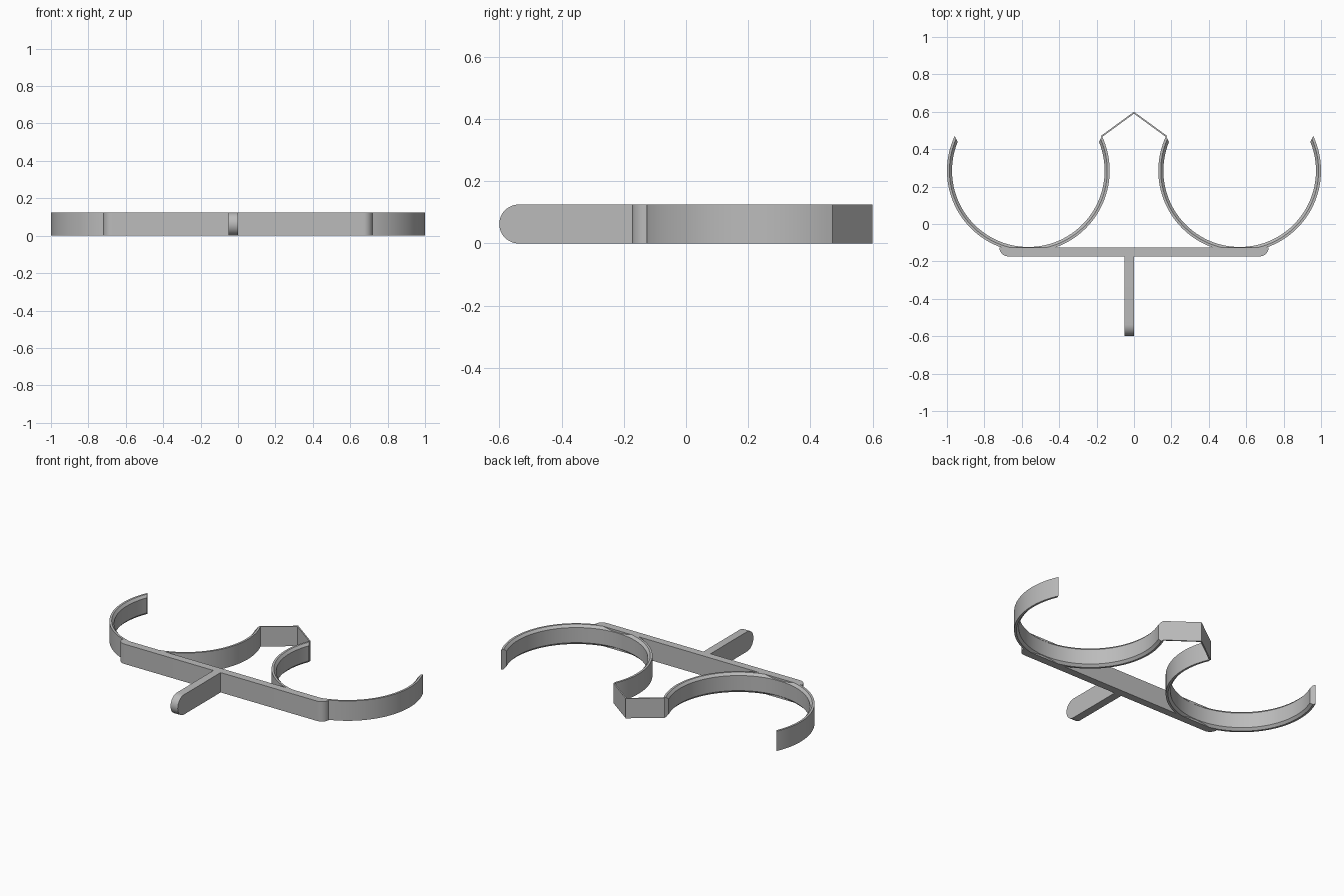
import bpy, bmesh, math
from mathutils import Matrix

cube = bpy.data.objects.get("Cube")
if cube:
    bpy.data.objects.remove(cube, do_unlink=True)

HEIGHT = 0.125
grey = bpy.data.materials.new("plain_grey")
grey.use_nodes = True
grey.diffuse_color = (0.5, 0.5, 0.5, 1)
grey.node_tree.nodes["Principled BSDF"].inputs["Base Color"].default_value = (0.5, 0.5, 0.5, 1)


def finish(name, bm):
    bmesh.ops.recalc_face_normals(bm, faces=bm.faces)
    mesh = bpy.data.meshes.new(name)
    bm.to_mesh(mesh)
    bm.free()
    mesh.materials.append(grey)
    obj = bpy.data.objects.new(name, mesh)
    bpy.context.collection.objects.link(obj)
    bpy.ops.object.select_all(action='DESELECT')
    obj.select_set(True)
    bpy.context.view_layer.objects.active = obj
    bpy.ops.object.shade_smooth_by_angle(angle=math.radians(30))
    return obj


def prism(outline, depth):
    """Extrude a flat xy outline upward."""
    bm = bmesh.new()
    face = bm.faces.new([bm.verts.new((x, y, 0)) for x, y in outline])
    top = bmesh.ops.extrude_face_region(bm, geom=[face])["geom"]
    verts = [v for v in top if isinstance(v, bmesh.types.BMVert)]
    bmesh.ops.translate(bm, verts=verts, vec=(0, 0, depth))
    return bm


def arc(cx, cy, r, start, end, steps):
    angles = [math.radians(start + (end - start) * i / steps) for i in range(steps + 1)]
    return [(cx + r * math.cos(a), cy + r * math.sin(a)) for a in angles]


# Cross bar with rounded front corners
bar = [(0.72, -0.125)] + arc(0.672, -0.125, 0.048, 0, -90, 10)[1:]
bar += [(-x, y) for x, y in reversed(bar)]
finish("cross_bar", prism(bar, HEIGHT))

# Mounting tab: rounded in side view, drilled across
half = HEIGHT / 2
tab = [(-0.15, 0), (-0.15, HEIGHT)] + arc(-0.6 + half, half, half, 90, 270, 24)
bm = prism(tab, 0.05)
to_side = Matrix(((0, 0, 1, -0.05), (1, 0, 0, 0), (0, 1, 0, 0), (0, 0, 0, 1)))
bm.transform(to_side)
mounting_tab = finish("mounting_tab", bm)

for i, y in enumerate((-0.55, -0.39, -0.228)):
    bm = prism(arc(y, half, 0.025, 0, 345, 23), 0.2)
    bm.transform(Matrix.Translation((-0.1, 0, 0)) @ to_side)
    cutter = finish(f"hole_cutter_{i + 1}", bm)
    cutter.hide_render = True
    cutter.hide_set(True)
    drill = mounting_tab.modifiers.new("drill", 'BOOLEAN')
    drill.operation = 'DIFFERENCE'
    drill.solver = 'EXACT'
    drill.object = cutter
# Apply the drilling, then drop the cutters
bpy.ops.object.select_all(action='DESELECT')
bpy.context.view_layer.objects.active = mounting_tab
mounting_tab.select_set(True)
bpy.ops.object.convert(target='MESH')
for obj in [o for o in bpy.data.objects if o.name.startswith("hole_cutter")]:
    bpy.data.objects.remove(obj, do_unlink=True)

# Open holder rings: section with chamfered inner edges swept round an arc
OUTER, MIDDLE, INNER, CHAMFER = 0.435, 0.422, 0.408, 0.015
section = [(OUTER, 0), (OUTER, HEIGHT), (MIDDLE, HEIGHT), (INNER, HEIGHT - CHAMFER),
           (INNER, CHAMFER), (MIDDLE, 0)]
STEPS = 72
for name, side in (("left_ring", 1), ("right_ring", -1)):
    bm = bmesh.new()
    rows = []
    for i in range(STEPS + 1):
        row = []
        for r, z in section:
            # The inner side stops short, giving slanted tips
            sweep = 115.2 - 3 * (OUTER - r) / (OUTER - INNER)
            a = math.radians(-90 + sweep * (2 * i / STEPS - 1))
            row.append(bm.verts.new((side * 0.565 + r * math.cos(a), 0.285 + r * math.sin(a), z)))
        rows.append(row)
    for a, b in zip(rows, rows[1:]):
        for j in range(len(section)):
            k = (j + 1) % len(section)
            bm.faces.new((a[j], a[k], b[k], b[j]))
    bm.faces.new(rows[0])
    bm.faces.new(rows[-1])
    finish(name, bm)

# Thin peaked link joining the inner tips
link = [(-0.178, 0.47), (0, 0.6), (0.178, 0.47), (0.171, 0.465), (0, 0.59), (-0.171, 0.465)]
finish("peaked_link", prism(link, HEIGHT))
